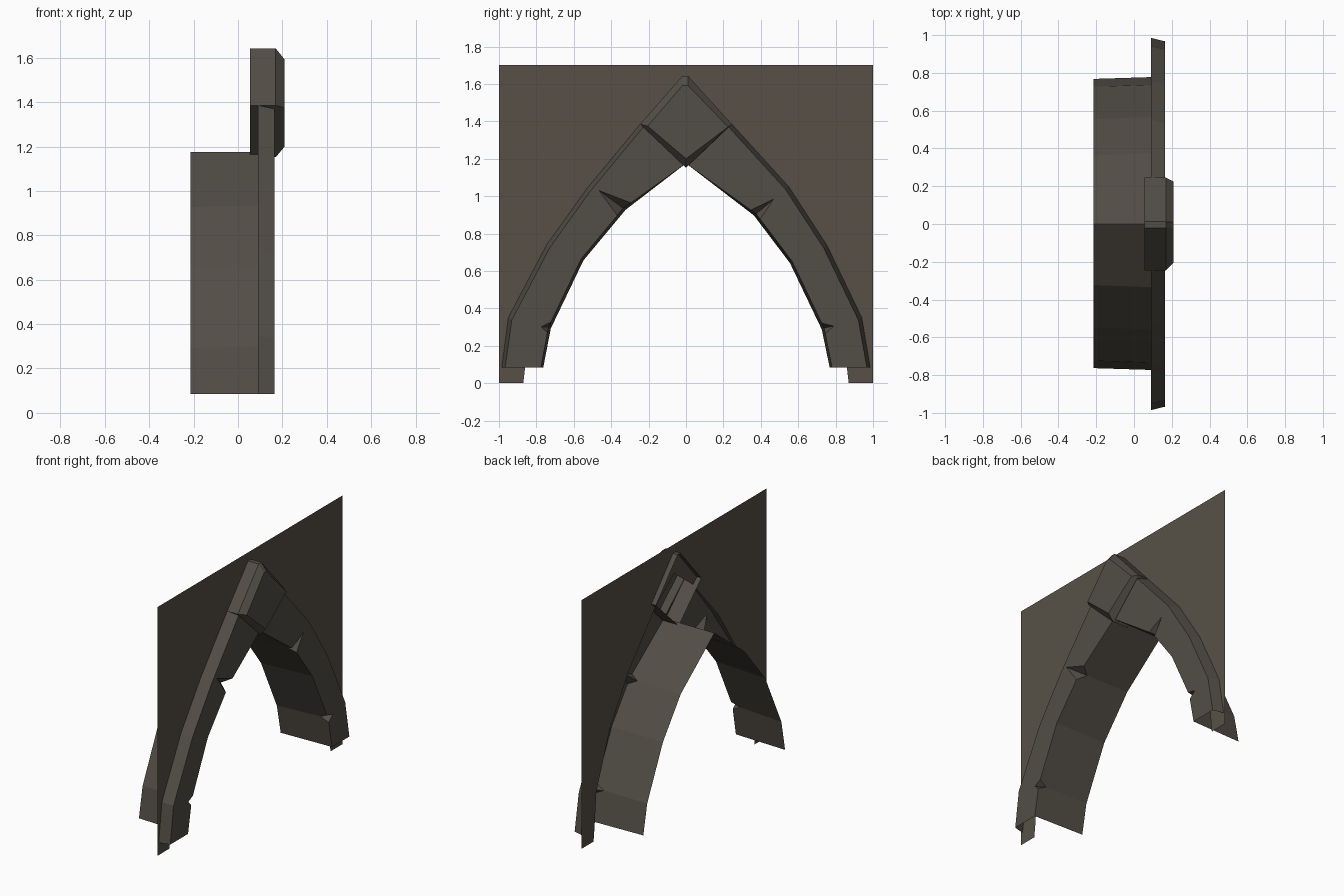
import bpy, bmesh
from mathutils import Vector

if "Cube" in bpy.data.objects:
    bpy.data.objects.remove(bpy.data.objects["Cube"])


def material(name, rgb):
    m = bpy.data.materials.new(name)
    m.diffuse_color = (*rgb, 1)
    m.use_nodes = True
    m.node_tree.nodes["Principled BSDF"].inputs["Base Color"].default_value = m.diffuse_color
    return m


STONE = material("dark stone", (0.085, 0.075, 0.061))
PLASTER = material("brown wall", (0.095, 0.081, 0.062))


def build(name, faces, mat, side=1):
    """Mesh from coordinate polygons; side=-1 mirrors them across y."""
    bm = bmesh.new()
    cache = {}

    def vert(p):
        key = tuple(round(c, 4) for c in (p[0], p[1] * side, p[2]))
        if key not in cache:
            cache[key] = bm.verts.new(key)
        return cache[key]

    for face in faces:
        vs = list(dict.fromkeys(vert(p) for p in face))
        if len(vs) > 2:
            bm.faces.new(vs if side > 0 else vs[::-1])
    me = bpy.data.meshes.new(name)
    bm.to_mesh(me)
    bm.free()
    me.materials.append(mat)
    ob = bpy.data.objects.new(name, me)
    bpy.context.collection.objects.link(ob)
    return ob


def at(x, profile):
    return [Vector((x, y, z)) for y, z in profile]


BACK, FACE, REAR = 0.09, 0.165, -0.215


def arch_half(label, side, outer, inner, chips):
    """Raised trim and passage lining of one half, with chipped joints."""
    rim = at(BACK, outer)
    out = at(FACE, [(y - 0.018, z - (0.014 if i else 0)) for i, (y, z) in enumerate(outer)])
    inn = at(FACE, inner)
    n = len(inn)
    rear = at(REAR, [(max(y - 0.012, 0), z - (0.008 if 0 < i < n - 1 else 0))
                     for i, (y, z) in enumerate(inner)])
    below, above, tip, deep = list(inn), list(inn), list(inn), list(inn)
    trim, lining = [], []
    for i, (y, z, size) in chips.items():
        below[i] = inn[i] + (inn[i - 1] - inn[i]).normalized() * size
        above[i] = inn[i] + (inn[i + 1] - inn[i]).normalized() * size
        tip[i] = Vector((FACE, y, z))
        deep[i] = inn[i] - Vector((0.06, 0, 0))
        trim += [[below[i], tip[i], deep[i]], [tip[i], above[i], deep[i]]]
    for i in range(n - 1):
        j = i + 1
        trim.append([out[i], out[j], tip[j], below[j], above[i], tip[i]])
        trim.append([rim[i], rim[j], out[j], out[i]])
        lining.append([above[i], below[j], deep[j], rear[j], rear[i], deep[i]])
    build("arch_trim_" + label, trim, STONE, side)
    build("passage_lining_" + label, lining, STONE, side)


arch_half("right", 1,
          [(0.985, 0.085), (0.94, 0.35), (0.755, 0.735), (0.55, 1.05), (0.245, 1.385)],
          [(0.78, 0.085), (0.738, 0.295), (0.568, 0.65), (0.375, 0.905), (0, 1.175)],
          {1: (0.79, 0.305, 0.03), 3: (0.47, 0.985, 0.035)})
arch_half("left", -1,
          [(0.985, 0.085), (0.95, 0.35), (0.745, 0.74), (0.53, 1.04), (0.245, 1.385)],
          [(0.775, 0.085), (0.735, 0.3), (0.56, 0.665), (0.335, 0.935), (0, 1.175)],
          {1: (0.775, 0.3, 0.03), 3: (0.465, 1.03, 0.05)})

# Thin wall sheet with an arched opening hidden behind the trim
half_wall = [(1, 0), (1, 1.7), (0, 1.7), (0, 1.5), (0.2, 1.35), (0.49, 1.02),
             (0.69, 0.71), (0.84, 0.33), (0.86, 0.085), (0.87, 0)]
for label, side in (("right", 1), ("left", -1)):
    build("wall_" + label, [at(BACK, half_wall)], PLASTER, side)

# Keystone: open-backed diamond with a bevelled front
edge = [(0.245, 1.385), (0.012, 1.642), (-0.02, 1.642), (-0.245, 1.385), (0, 1.152)]
front = [(0.225, 1.37), (0.01, 1.592), (-0.018, 1.592), (-0.205, 1.375), (0, 1.2)]
rings = [at(0.055, edge), at(0.17, edge), at(0.21, front)]
stone_faces = [rings[2]]
for a, b in zip(rings, rings[1:]):
    for i in range(5):
        j = (i + 1) % 5
        stone_faces.append([a[i], a[j], b[j], b[i]])
build("keystone", stone_faces, STONE)
